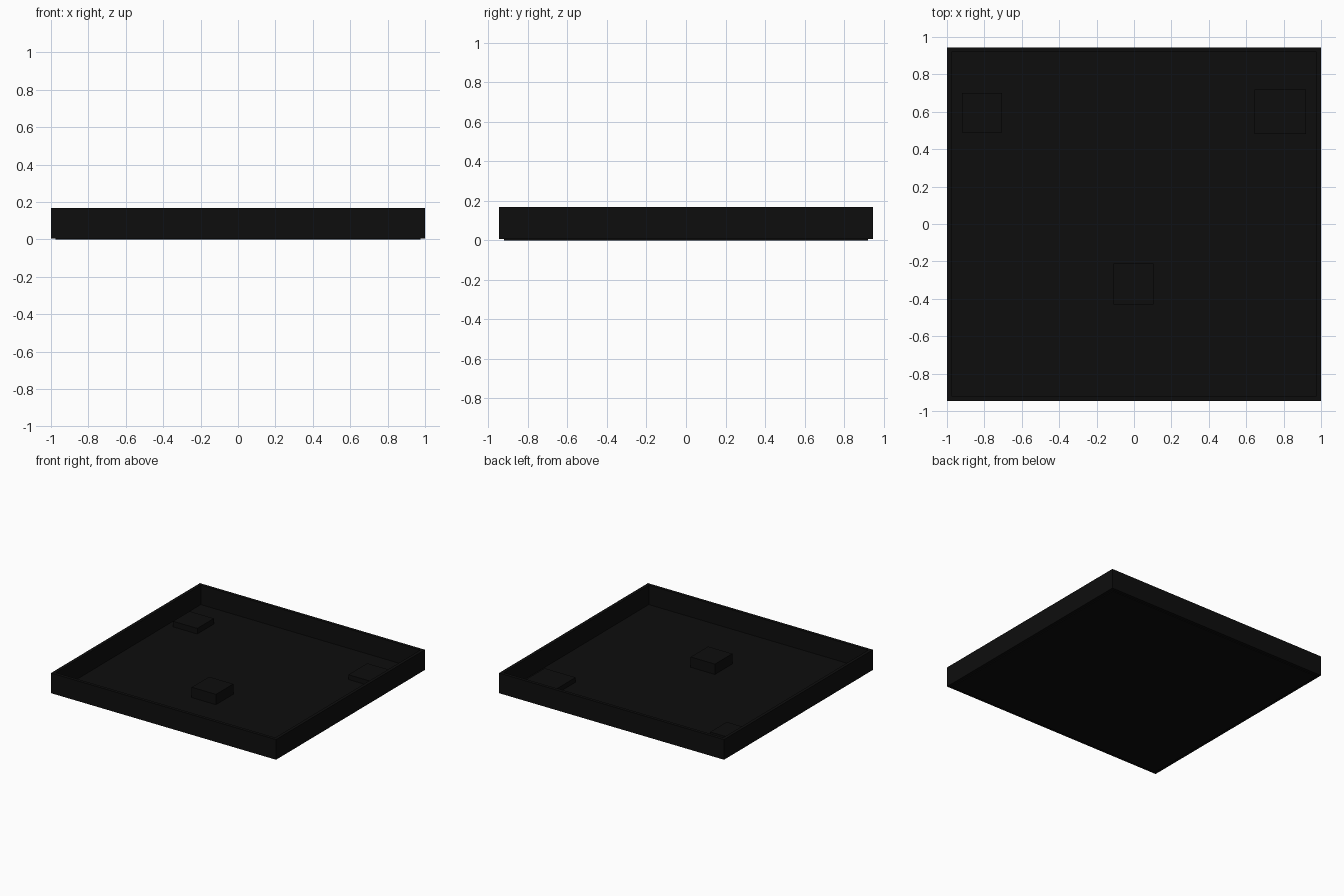
import bpy
import bmesh

if "Cube" in bpy.data.objects:
    bpy.data.objects.remove(bpy.data.objects["Cube"])

# One near-black colour for the whole model
black = bpy.data.materials.new("near_black")
black.diffuse_color = (0.0042, 0.0042, 0.0042, 1)
black.use_nodes = True
black.node_tree.nodes["Principled BSDF"].inputs["Base Color"].default_value = black.diffuse_color

HX, HY, TOP = 1.0, 0.945, 0.168   # outer half sizes and rim height
WALL = 0.025                      # wall thickness


def box(name, x0, x1, y0, y1, z0, z1):
    """Axis-aligned box between two corners."""
    bm = bmesh.new()
    bmesh.ops.create_cube(bm, size=1)
    for v in bm.verts:
        v.co.x = x0 if v.co.x < 0 else x1
        v.co.y = y0 if v.co.y < 0 else y1
        v.co.z = z0 if v.co.z < 0 else z1
    mesh = bpy.data.meshes.new(name)
    bm.to_mesh(mesh)
    bm.free()
    mesh.materials.append(black)
    obj = bpy.data.objects.new(name, mesh)
    bpy.context.collection.objects.link(obj)
    return obj


# Floor plate, slightly inset and just below the wall bottoms
box("floor_plate", -HX + WALL, HX - WALL, -HY + WALL, HY - WALL, 0, 0.012)

# Thin surrounding walls
for side, s in (("left", -1), ("right", 1)):
    a, b = sorted((s * HX, s * (HX - WALL)))
    box(side + "_wall", a, b, -HY, HY, 0.006, TOP)
for side, s in (("front", -1), ("back", 1)):
    a, b = sorted((s * HY, s * (HY - WALL)))
    box(side + "_wall", -HX + WALL, HX - WALL, a, b, 0.006, TOP)

# Blocks standing on the floor
box("centre_block", -0.11, 0.105, -0.43, -0.21, 0.005, 0.095)
box("back_left_block", -0.92, -0.705, 0.49, 0.70, 0.005, 0.057)
box("back_right_block", 0.645, 0.92, 0.48, 0.72, 0.005, 0.05)
